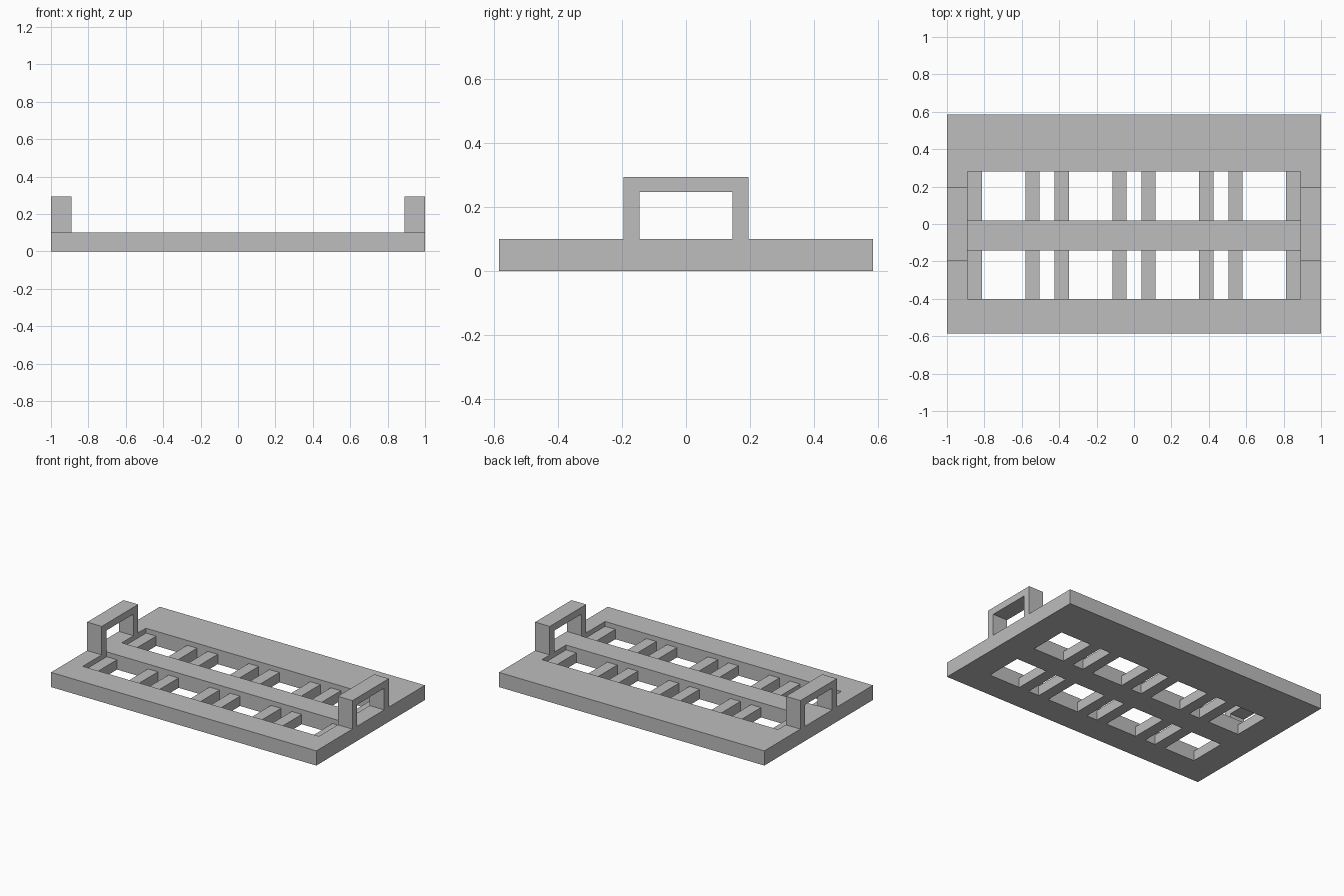
import bpy
import bmesh
from mathutils import Vector

default = bpy.data.objects.get("Cube")
if default:
    bpy.data.objects.remove(default, do_unlink=True)

# One plain grey for everything
grey = bpy.data.materials.new("plain grey")
grey.use_nodes = True
colour = (0.51, 0.51, 0.51, 1)
grey.diffuse_color = colour
grey.node_tree.nodes["Principled BSDF"].inputs["Base Color"].default_value = colour

LENGTH, DEPTH, THICK = 2.0, 1.17, 0.1
SLOT_X, LEDGE_Z = 0.89, 0.067
SLOTS = [(-0.40, -0.142), (0.02, 0.28)]
PITCH, WIDE, NARROW = 0.464, 0.233, 0.08


def extrude(name, profile, place, start, end):
    """Extrude a 2D profile; place(u, v, w) turns profile and depth into a point."""
    bm = bmesh.new()
    face = bm.faces.new([bm.verts.new(place(u, v, start)) for u, v in profile])
    shift = Vector(place(0, 0, end)) - Vector(place(0, 0, start))
    new = bmesh.ops.extrude_face_region(bm, geom=[face], use_keep_orig=True)
    bmesh.ops.translate(bm, vec=shift,
                        verts=[g for g in new["geom"] if isinstance(g, bmesh.types.BMVert)])
    bmesh.ops.recalc_face_normals(bm, faces=bm.faces)
    mesh = bpy.data.meshes.new(name)
    bm.to_mesh(mesh)
    bm.free()
    mesh.materials.append(grey)
    obj = bpy.data.objects.new(name, mesh)
    bpy.context.collection.objects.link(obj)
    return obj


def along_y(u, v, w):
    return (u, w, v)


def along_x(u, v, w):
    return (w, u, v)


# Base plate
half = LENGTH / 2
plate = extrude("base_plate", [(-half, 0), (half, 0), (half, THICK), (-half, THICK)],
                along_y, -DEPTH / 2, DEPTH / 2)

# Comb-shaped cutter profile: a shallow slot with wide and narrow holes below it
holes = [((i - 1.5) * PITCH, WIDE) for i in range(4)]
holes += [((i - 1) * PITCH, NARROW) for i in range(3)]
comb = [(-SLOT_X, 0.2), (-SLOT_X, LEDGE_Z)]
for centre, width in sorted(holes):
    left, right = centre - width / 2, centre + width / 2
    comb += [(left, LEDGE_Z), (left, -0.1), (right, -0.1), (right, LEDGE_Z)]
comb += [(SLOT_X, LEDGE_Z), (SLOT_X, 0.2)]

# Two slots, leaving the centre bar and the recessed crossbars
for start, end in SLOTS:
    cutter = extrude("slot_cutter", comb, along_y, start, end)
    cutter.hide_render = True
    cut = plate.modifiers.new("slot", "BOOLEAN")
    cut.operation, cut.solver, cut.object = "DIFFERENCE", "EXACT", cutter
    bpy.context.view_layer.objects.active = plate
    bpy.ops.object.modifier_apply(modifier=cut.name)
    bpy.data.objects.remove(cutter, do_unlink=True)

# Arched handle at each end
outer, inner, top, under = 0.196, 0.146, 0.294, 0.247
arch = [(-outer, THICK), (-outer, top), (outer, top), (outer, THICK),
        (inner, THICK), (inner, under), (-inner, under), (-inner, THICK)]
for side, sign in (("left", 1), ("right", -1)):
    extrude(side + "_handle", arch, along_x, sign * SLOT_X, sign * half)
